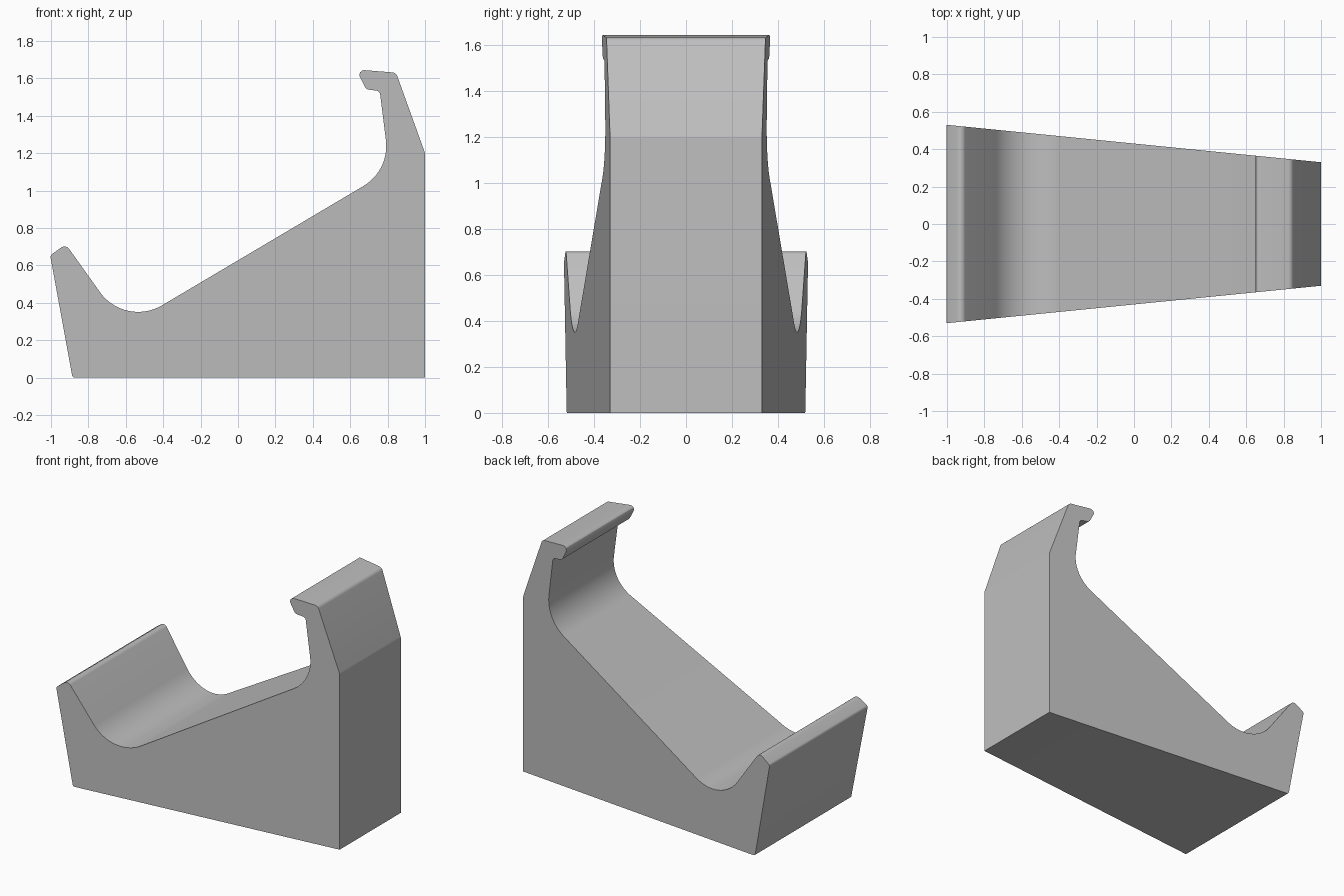
import bpy, bmesh
from math import tan
from mathutils import Vector

cube = bpy.data.objects.get("Cube")
if cube:
    bpy.data.objects.remove(cube)

# Side profile: corner x, z and fillet radius
CORNERS = [
    (-0.885, 0, 0.015), (1, 0, 0), (1, 1.2, 0.05), (0.845, 1.63, 0.03),
    (0.632, 1.647, 0.025), (0.685, 1.541, 0.03), (0.758, 1.532, 0.025),
    (0.811, 1.107, 0.25), (-0.604, 0.269, 0.25), (-0.921, 0.713, 0.03),
    (-1.004, 0.653, 0.02),
]


def fillet(prev, corner, nxt, radius):
    """Points of a circular arc that rounds one corner."""
    if radius == 0:
        return [corner]
    a, b = (prev - corner).normalized(), (nxt - corner).normalized()
    half = a.angle(b) / 2
    start = corner + a * (radius / tan(half))
    end = corner + b * (radius / tan(half))
    centre = corner + (a + b).normalized() * (start - corner).length / (a.dot((a + b).normalized()))
    steps = 20 if radius > 0.1 else 6
    return [centre + (start.lerp(end, i / steps) - centre).normalized() * radius
            for i in range(steps + 1)]


def half_width(x):
    return 0.43 - 0.1 * x


points = [Vector((x, z)) for x, z, r in CORNERS]
outline = []
for i, (x, z, r) in enumerate(CORNERS):
    outline += fillet(points[i - 1], points[i], points[(i + 1) % len(points)], r)

# Cradle body: the profile spans the tapering width
bm = bmesh.new()
front = [bm.verts.new((p.x, -half_width(p.x), p.y)) for p in outline]
back = [bm.verts.new((p.x, half_width(p.x), p.y)) for p in outline]
bm.faces.new(front)
bm.faces.new(back[::-1])
for i in range(len(outline)):
    bm.faces.new((front[i - 1], back[i - 1], back[i], front[i]))
bmesh.ops.recalc_face_normals(bm, faces=bm.faces)
mesh = bpy.data.meshes.new("cradle_stand")
bm.to_mesh(mesh)
bm.free()
stand = bpy.data.objects.new("cradle_stand", mesh)
bpy.context.collection.objects.link(stand)

# Plain grey material
grey = bpy.data.materials.new("plain grey")
grey.use_nodes = True
grey.diffuse_color = (0.52, 0.52, 0.52, 1)
grey.node_tree.nodes["Principled BSDF"].inputs["Base Color"].default_value = grey.diffuse_color
mesh.materials.append(grey)

# Smooth fillets, sharp side edges
bpy.ops.object.select_all(action="DESELECT")
stand.select_set(True)
bpy.context.view_layer.objects.active = stand
bpy.ops.object.shade_smooth_by_angle(angle=0.5)
